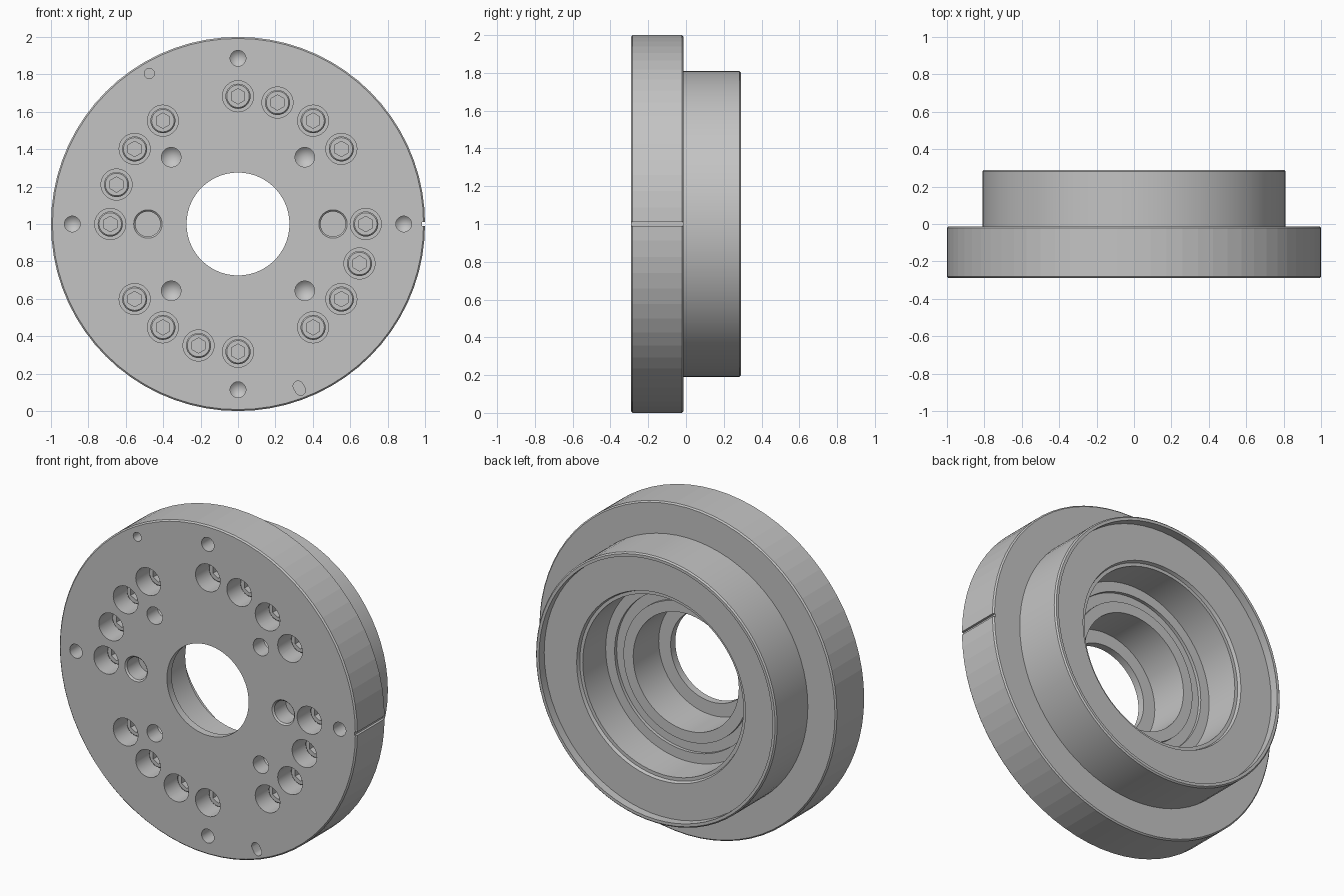
import bpy, bmesh
from math import pi, cos, sin, radians
from mathutils import Matrix, Vector

if "Cube" in bpy.data.objects:
    bpy.data.objects.remove(bpy.data.objects["Cube"], do_unlink=True)

FRONT, BACK = -0.29, 0.29
CENTRE = Vector((0, 0, 1))

steel = bpy.data.materials.new("machined grey")
steel.use_nodes = True
GREY = (0.55, 0.55, 0.55, 1)
steel.diffuse_color = GREY
steel.node_tree.nodes["Principled BSDF"].inputs["Base Color"].default_value = GREY


def lathe(bm, profile, steps, closed=False, offset=(0, 0)):
    """Revolve (radius, y) points around the y axis, then shift in x and z."""
    verts = [bm.verts.new((r, y, 0)) for r, y in profile]
    pairs = list(zip(verts, verts[1:] + verts[:1]))
    if not closed:
        pairs.pop()
    edges = [bm.edges.new(p) for p in pairs]
    old = set(bm.verts) - set(verts)
    bmesh.ops.spin(bm, geom=verts + edges, cent=(0, 0, 0), axis=(0, 1, 0),
                   angle=2 * pi, steps=steps)
    new = [v for v in bm.verts if v not in old]
    bmesh.ops.remove_doubles(bm, verts=new, dist=0.0002)
    new = [v for v in bm.verts if v not in old]
    bmesh.ops.translate(bm, verts=new, vec=(offset[0], 0, offset[1]))
    return new


def finish(name, bm):
    bmesh.ops.recalc_face_normals(bm, faces=bm.faces)
    mesh = bpy.data.meshes.new(name)
    bm.to_mesh(mesh)
    bm.free()
    obj = bpy.data.objects.new(name, mesh)
    obj.location = CENTRE
    bpy.context.collection.objects.link(obj)
    mesh.materials.append(steel)
    return obj


def activate(obj):
    bpy.ops.object.select_all(action='DESELECT')
    obj.select_set(True)
    bpy.context.view_layer.objects.active = obj


def cut(obj, cutter):
    cutter.hide_render = True
    mod = obj.modifiers.new("cut", 'BOOLEAN')
    mod.operation, mod.solver, mod.object = 'DIFFERENCE', 'EXACT', cutter
    activate(obj)
    bpy.ops.object.modifier_apply(modifier=mod.name)
    bpy.data.objects.remove(cutter, do_unlink=True)
    bpy.ops.object.shade_smooth_by_angle(angle=radians(30))


def polar(radius, degrees):
    return radius * cos(radians(degrees)), radius * sin(radians(degrees))


def hole(bm, radius, depth, place, tip=0.0, chamfer=0.0):
    """Blind hole cutter from the front face, with optional cone tip and chamfer."""
    profile = [(0, FRONT - 0.02), (radius + chamfer, FRONT - 0.02)]
    if chamfer:
        profile += [(radius + chamfer, FRONT), (radius, FRONT + chamfer)]
    profile += [(radius, FRONT + depth), (0, FRONT + depth + tip)]
    return lathe(bm, profile, 32, offset=place)


# Flanged body: outside, back recess, main bore, seal groove, inner bore
C = 0.008
STEP = -0.013
SHELF = BACK - 0.29
bm = bmesh.new()
lathe(bm, [
    (0.275, FRONT), (1 - C, FRONT), (1, FRONT + C), (1, STEP - C), (1 - C, STEP),
    (0.81, STEP), (0.81, BACK - C), (0.81 - C, BACK), (0.785, BACK),
    (0.785, BACK - 0.05), (0.567, BACK - 0.05), (0.56, BACK - 0.07),
    (0.54, BACK - 0.07), (0.54, SHELF), (0.48, SHELF),
    (0.48, SHELF - 0.02), (0.42, SHELF - 0.02), (0.42, SHELF), (0.355, SHELF),
    (0.355, FRONT + 0.045), (0.275, FRONT + 0.045)], 72, closed=True)
body = finish("flanged_body", bm)

# All front holes, cut together
bolt_angles = [a for a in range(0, 360, 18) if a % 90 != 18]
bm = bmesh.new()
for a in bolt_angles:
    hole(bm, 0.083, 0.18, polar(0.683, a))
for a in (0, 90, 180, 270):
    hole(bm, 0.042, 0.1, polar(0.886, a), tip=0.04)
    hole(bm, 0.052, 0.1, polar(0.505, a + 45), tip=0.05)
for x in (-0.482, 0.508):
    hole(bm, 0.067, 0.12, (x, 0), chamfer=0.009)
hole(bm, 0.027, 0.08, polar(0.934, 120.5))

# Locating slot, stretched along the line towards the small pin hole
slot_place = polar(0.937, -69.5)
slot_mid = Vector((slot_place[0], 0, slot_place[1]))
slot_x, slot_z = polar(1, -60)
slot_dir = Vector((slot_x, 0, slot_z))
for v in hole(bm, 0.027, 0.08, slot_place):
    along = (v.co - slot_mid).dot(slot_dir)
    if abs(along) > 0.001:
        v.co += slot_dir * (0.013 if along > 0 else -0.013)

# Index notch across the flange edge
bmesh.ops.create_cube(bm, size=1, matrix=Matrix.Translation((1.0, -0.15, 0))
                      @ Matrix.Diagonal((0.03, 0.4, 0.02, 1)))
cut(body, finish("hole_cutter", bm))

# Faceted flange edge
for p in body.data.polygons:
    if Vector((p.center.x, p.center.z)).length > 0.996 and abs(p.normal.y) < 0.1:
        p.use_smooth = False

# Socket head screw, then linked copies in every counterbore
TOP = FRONT + 0.1
bm = bmesh.new()
lathe(bm, [(0, TOP), (0.06, TOP), (0.067, TOP + 0.007),
           (0.067, TOP + 0.082), (0, TOP + 0.082)], 32)
screw = finish("socket_screw", bm)
bm = bmesh.new()
lathe(bm, [(0, TOP - 0.02), (0.041, TOP - 0.02), (0.041, TOP + 0.045),
           (0, TOP + 0.045)], 6)
bmesh.ops.rotate(bm, verts=bm.verts, cent=(0, 0, 0),
                 matrix=Matrix.Rotation(radians(30), 3, 'Y'))
cut(screw, finish("hex_cutter", bm))
for i, a in enumerate(bolt_angles):
    obj = screw if i == 0 else screw.copy()
    if i:
        bpy.context.collection.objects.link(obj)
    x, z = polar(0.683, a)
    obj.location = CENTRE + Vector((x, 0, z))
